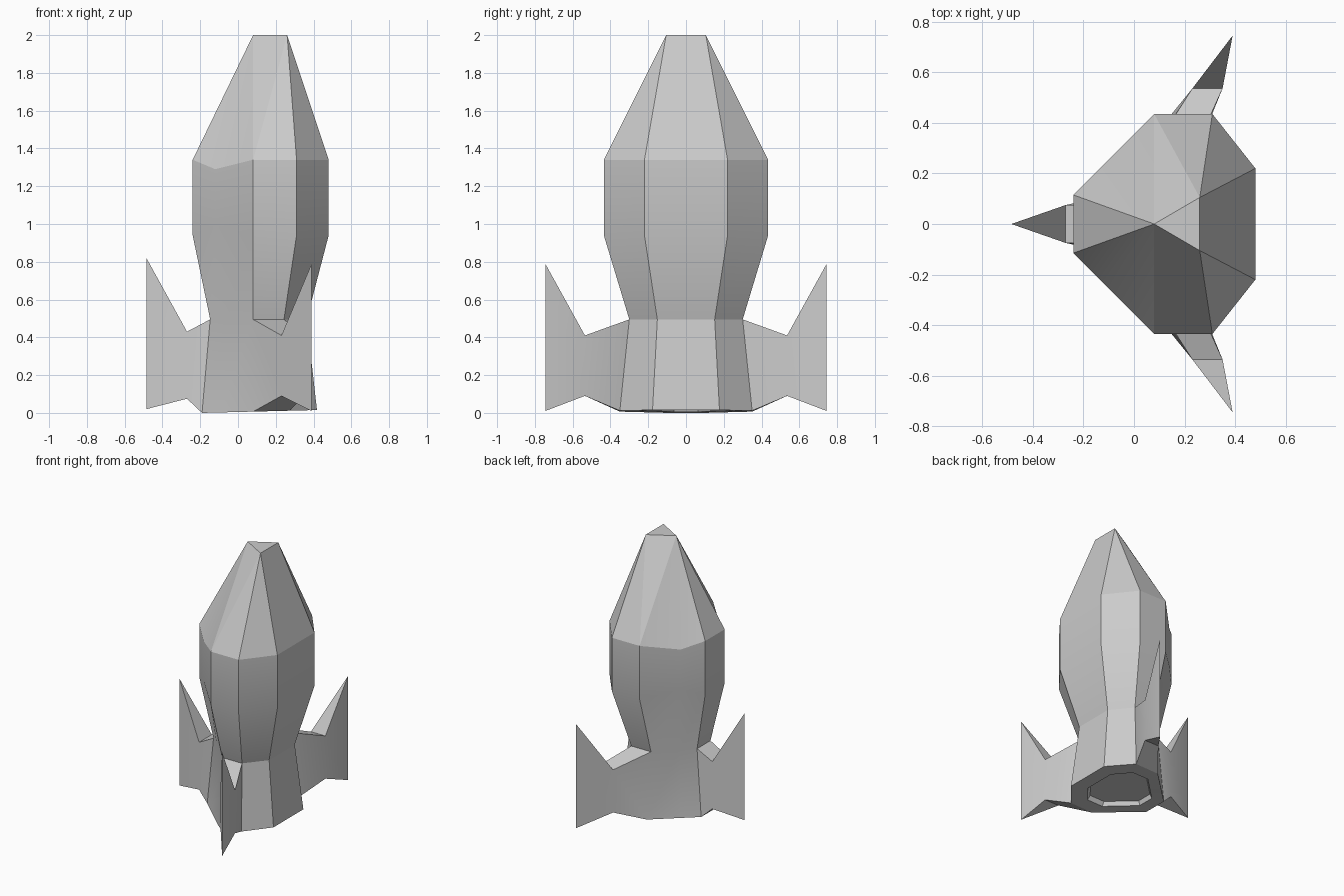
import bpy, bmesh, math

if "Cube" in bpy.data.objects:
    bpy.data.objects.remove(bpy.data.objects["Cube"])

bm = bmesh.new()

# body cross-section at its widest, lopsided octagon with a midpoint on each long side
half = [(.48, .22), (.31, .435), (.08, .435), (-.12, .235), (-.24, .115)]
section = [(.48, -.22)] + half + [(x, -y) for x, y in reversed(half[1:])]
N = len(section)
CX = .08


def ring(sx, sy, z, mid=0, tilt=0):
    """Scaled copy of the section; the long-side midpoints are shifted by mid."""
    out = []
    for i, (x, y) in enumerate(section):
        px = CX + (x - CX) * sx
        out.append(bm.verts.new((px, y * sy, z + tilt * (px + .19) + (mid if i in (4, 7) else 0))))
    return out


def bridge(a, b, skip=()):
    for i in range(len(a)):
        if i not in skip:
            j = (i + 1) % len(a)
            bm.faces.new((a[i], a[j], b[j], b[i]))


# hull rings, leaving holes where the fins grow out
base = ring(.845, .805, 0, tilt=.025)
waist = ring(.71, .69, .495)
lower = ring(1, 1, .94, .05)
upper = ring(1, 1, 1.34, -.05)
bridge(base, waist, skip=(2, 5, 8))
bridge(waist, lower)
bridge(lower, upper)

# nose closing to a small triangle
A, B, C = [bm.verts.new(p) for p in ((.26, .105, 2), (.26, -.105, 2), (CX, 0, 2))]
u = upper
bm.faces.new((u[0], u[1], A, B))
for tri in ((u[1], u[2], A), (u[2], u[3], A), (u[3], C, A), (u[3], u[4], C),
            (u[4], u[5], C), (u[5], u[6], C), (u[6], u[7], C), (u[7], u[8], C),
            (u[8], B, C), (u[8], u[9], B), (u[9], u[0], B), (A, C, B)):
    bm.faces.new(tri)

# underside with a shallow recess
rim = ring(.58, .56, .004, tilt=.02)
recess = ring(.54, .52, .035, tilt=.02)
bridge(rim, base)
bridge(recess, rim)
bm.faces.new(recess)


def fin(i, mid_a, mid_b, zlo, zhi, tip, tip_lo, tip_hi):
    """Fin from hull side i: a tapered root, then a blade ending in one edge."""
    j = (i + 1) % N
    root = [base[i], base[j], waist[j], waist[i]]
    mid = [bm.verts.new((*p, z)) for p, z in ((mid_a, zlo), (mid_b, zlo), (mid_b, zhi), (mid_a, zhi))]
    lo, hi = bm.verts.new((*tip, tip_lo)), bm.verts.new((*tip, tip_hi))
    bridge(root, mid)
    bm.faces.new((mid[0], mid[1], lo))
    bm.faces.new((mid[1], mid[2], hi, lo))
    bm.faces.new((mid[2], mid[3], hi))
    bm.faces.new((mid[3], mid[0], lo, hi))


fin(2, (.35, .535), (.23, .535), .09, .41, (.39, .745), .01, .79)
fin(8, (.23, -.535), (.35, -.535), .09, .41, (.39, -.745), .01, .79)
fin(5, (-.27, .075), (-.27, -.075), .075, .43, (-.485, 0), .02, .82)

bmesh.ops.recalc_face_normals(bm, faces=bm.faces)
mesh = bpy.data.meshes.new("rocket")
bm.to_mesh(mesh)
bm.free()
rocket = bpy.data.objects.new("rocket", mesh)
bpy.context.collection.objects.link(rocket)
bpy.context.view_layer.objects.active = rocket
rocket.select_set(True)
bpy.ops.object.shade_smooth_by_angle(angle=math.radians(17))
